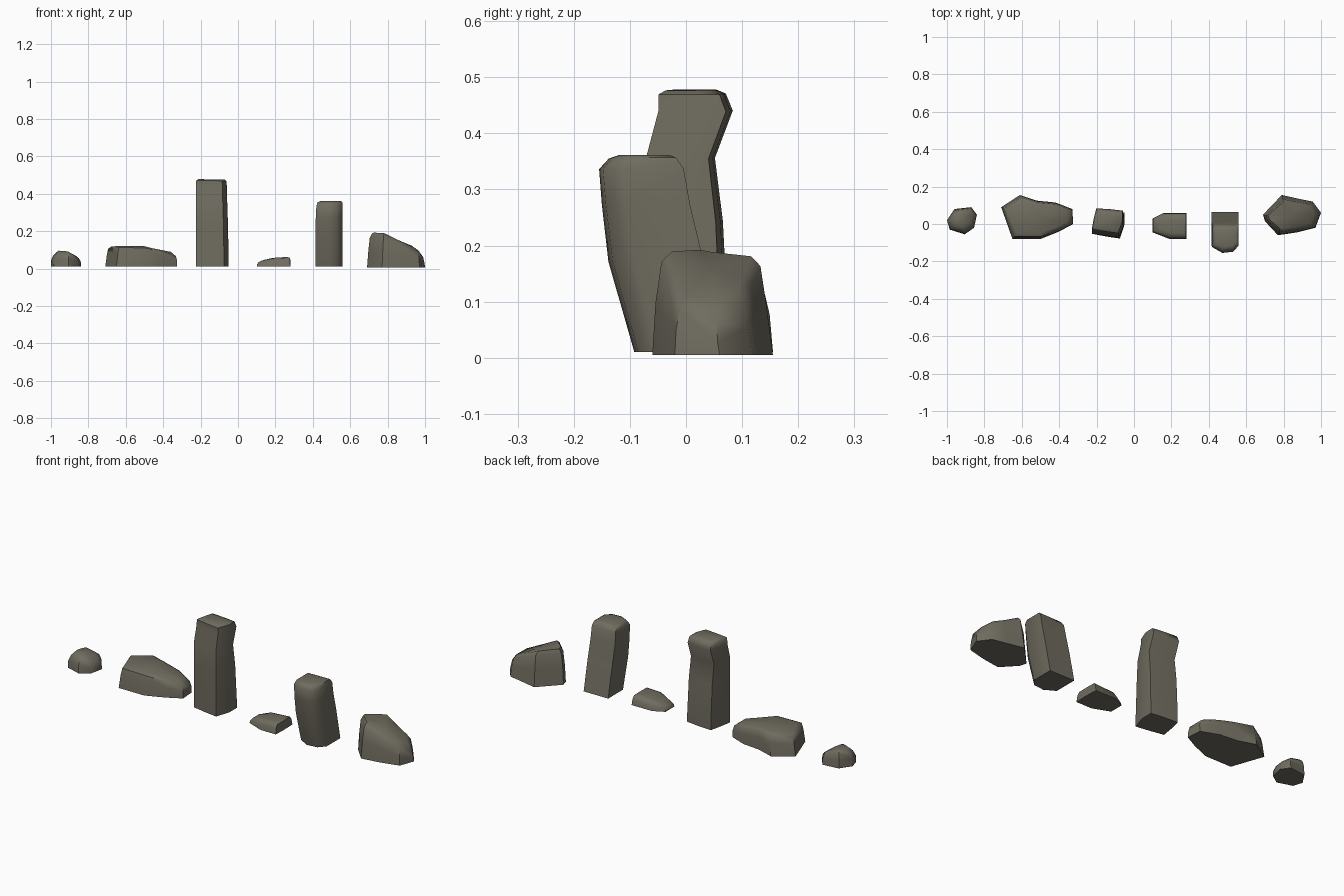
import bpy, bmesh, math

if "Cube" in bpy.data.objects:
    bpy.data.objects.remove(bpy.data.objects["Cube"])

mat = bpy.data.materials.new("weathered grey stone")
mat.diffuse_color = (0.16, 0.15, 0.115, 1)
mat.use_nodes = True
mat.node_tree.nodes["Principled BSDF"].inputs["Base Color"].default_value = mat.diffuse_color


def height_at(profile, x):
    """Linear interpolation of the top height along x."""
    if x <= profile[0][0]:
        return profile[0][1]
    for (x0, z0), (x1, z1) in zip(profile, profile[1:]):
        if x <= x1:
            return z0 + (z1 - z0) * (x - x0) / (x1 - x0)
    return profile[-1][1]


def stone(name, outline, rings, profile, base=0.01):
    """Loft a ground outline upward; ring = (height fraction, x scale, y scale, dx, dy)."""
    cx = (min(p[0] for p in outline) + max(p[0] for p in outline)) / 2
    cy = (min(p[1] for p in outline) + max(p[1] for p in outline)) / 2
    bm = bmesh.new()
    loops = []
    for t, sx, sy, dx, dy in rings:
        loop = []
        for x, y in outline:
            px, py = cx + (x - cx) * sx + dx, cy + (y - cy) * sy + dy
            loop.append(bm.verts.new((px, py, base + t * (height_at(profile, px) - base))))
        loops.append(loop)
    n = len(outline)
    for a, b in zip(loops, loops[1:]):
        for i in range(n):
            j = (i + 1) % n
            bm.faces.new((a[i], a[j], b[j], b[i]))
    bm.faces.new(loops[0])
    # top fan
    px, py = cx + rings[-1][3], cy + rings[-1][4]
    tip = bm.verts.new((px, py, base + height_at(profile, px) - base))
    for i in range(n):
        bm.faces.new((loops[-1][i], loops[-1][(i + 1) % n], tip))
    bmesh.ops.recalc_face_normals(bm, faces=bm.faces)
    mesh = bpy.data.meshes.new(name)
    bm.to_mesh(mesh)
    bm.free()
    mesh.materials.append(mat)
    ob = bpy.data.objects.new(name, mesh)
    bpy.context.collection.objects.link(ob)
    bpy.ops.object.select_all(action='DESELECT')
    ob.select_set(True)
    bpy.context.view_layer.objects.active = ob
    bpy.ops.object.shade_smooth_by_angle(angle=math.radians(50))


# small round stone at the far left
stone("small_stone",
      [(-1, .02), (-.96, .08), (-.87, .09), (-.84, .05), (-.855, -.02), (-.905, -.055), (-.985, -.03)],
      [(0, 1, 1, 0, 0), (.55, .99, .97, 0, 0), (.9, .86, .8, 0, .005), (1, .6, .55, 0, .01)],
      [(-.985, .075), (-.96, .096), (-.91, .092), (-.85, .06)])

# long low slab
stone("long_slab",
      [(-.71, .09), (-.61, .155), (-.52, .125), (-.42, .115), (-.33, .08), (-.325, 0),
       (-.40, -.04), (-.50, -.08), (-.65, -.08)],
      [(0, 1, 1, 0, 0), (.6, .975, .95, .004, 0), (.92, .94, .88, .004, 0), (1, .82, .72, 0, 0)],
      [(-.69, .115), (-.66, .122), (-.5, .12), (-.43, .102), (-.35, .088), (-.325, .065)])

# tall bent pillar
stone("tall_pillar",
      [(-.225, -.055), (-.15, -.07), (-.075, -.082), (-.05, .0), (-.05, .065),
       (-.12, .075), (-.20, .08), (-.215, .01)],
      [(0, 1, .95, 0, 0), (.08, 1, .95, 0, 0), (.5, .98, .86, -.002, -.003),
       (.74, .96, .76, -.004, -.009), (.92, .95, .82, -.005, .018),
       (.985, .92, .74, -.005, .012), (1, .8, .56, -.005, .01)],
      [(-.2, .478), (-.05, .476)])

# low flat stone
stone("flat_stone",
      [(.10, .03), (.16, .06), (.28, .06), (.282, -.01), (.28, -.08), (.19, -.08), (.10, -.045)],
      [(0, 1, 1, 0, 0), (.6, .98, .93, 0, 0), (.93, .93, .78, .003, 0), (1, .72, .5, .008, 0)],
      [(.10, .03), (.12, .042), (.18, .056), (.25, .064), (.28, .06)])

# leaning pillar
stone("leaning_pillar",
      [(.415, -.06), (.47, -.092), (.53, -.085), (.56, -.05), (.56, .065), (.49, .065), (.415, .065),
       (.415, .0)],
      [(0, 1, 1, 0, 0), (.46, 1, 1.08, 0, -.04), (.75, .99, 1, 0, -.058),
       (.93, .97, .96, .002, -.066), (.985, .9, .76, .004, -.064), (1, .75, .58, .005, -.062)],
      [(.42, .36), (.56, .362)])

# wedge boulder at the far right
stone("wedge_boulder",
      [(.69, .05), (.79, .155), (.88, .135), (.955, .12), (1, .06), (.97, -.02), (.87, -.045),
       (.77, -.06), (.70, .015)],
      [(0, 1, 1, 0, 0), (.5, .97, .92, .002, -.003), (.9, .92, .82, .002, -.003), (1, .8, .66, -.004, -.002)],
      [(.70, .18), (.73, .195), (.78, .19), (.83, .163), (.93, .122), (.98, .085), (1, .05)],
      base=0.005)
